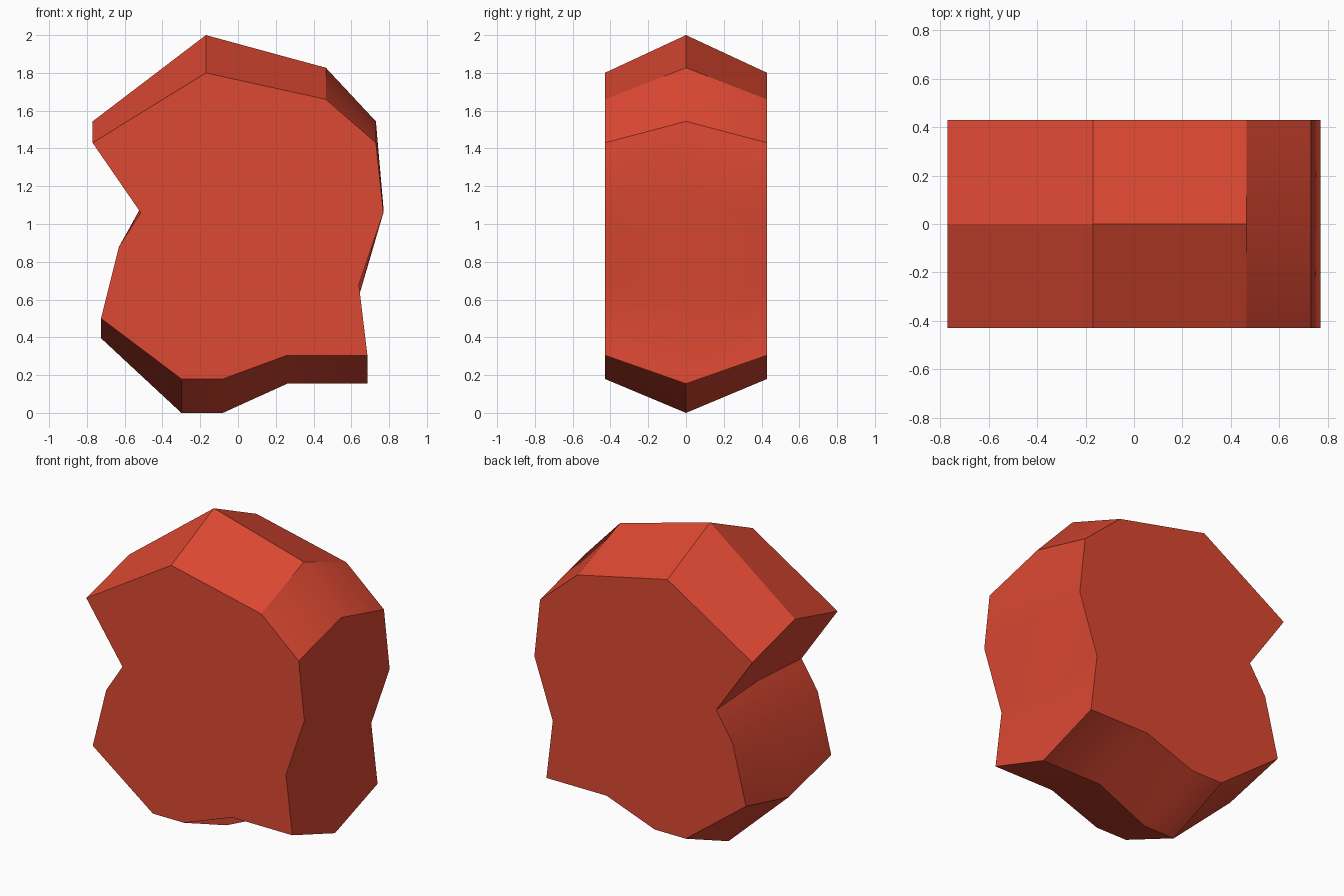
import bpy
import bmesh
from math import radians

cube = bpy.data.objects.get("Cube")
if cube:
    bpy.data.objects.remove(cube, do_unlink=True)

# Single red material
red = bpy.data.materials.new("red")
red.use_nodes = True
color = (0.72, 0.065, 0.032, 1)
red.diffuse_color = color
red.node_tree.nodes["Principled BSDF"].inputs["Base Color"].default_value = color

# Outline of the flat front and back, as (x, z)
outline = [(-0.17, 1.80), (-0.77, 1.43), (-0.515, 1.06), (-0.63, 0.88),
           (-0.725, 0.50), (-0.30, 0.18), (-0.08, 0.18), (0.26, 0.305),
           (0.685, 0.305), (0.64, 0.68), (0.77, 1.06), (0.73, 1.43),
           (0.465, 1.66)]
half_depth = 0.43
stretch = 2 / (1.80 - 0.18)

# Three rings: the middle one is stretched in height to form the ridge
bm = bmesh.new()
rings = []
for y in (-half_depth, 0, half_depth):
    ring = []
    for x, z in outline:
        height = (z - 0.18) * stretch if y == 0 else z
        ring.append(bm.verts.new((x, y, height)))
    rings.append(ring)

# Sides between the rings, then the flat caps
for a, b in zip(rings, rings[1:]):
    for i in range(len(outline)):
        bm.faces.new((a[i - 1], a[i], b[i], b[i - 1]))
bm.faces.new(rings[0])
bm.faces.new(rings[-1][::-1])
bmesh.ops.recalc_face_normals(bm, faces=bm.faces)

mesh = bpy.data.meshes.new("chunk")
bm.to_mesh(mesh)
bm.free()
mesh.materials.append(red)
chunk = bpy.data.objects.new("chunk", mesh)
bpy.context.collection.objects.link(chunk)

# Smooth shading that keeps the main edges sharp
bpy.ops.object.select_all(action='DESELECT')
chunk.select_set(True)
bpy.context.view_layer.objects.active = chunk
bpy.ops.object.shade_smooth_by_angle(angle=radians(30))
